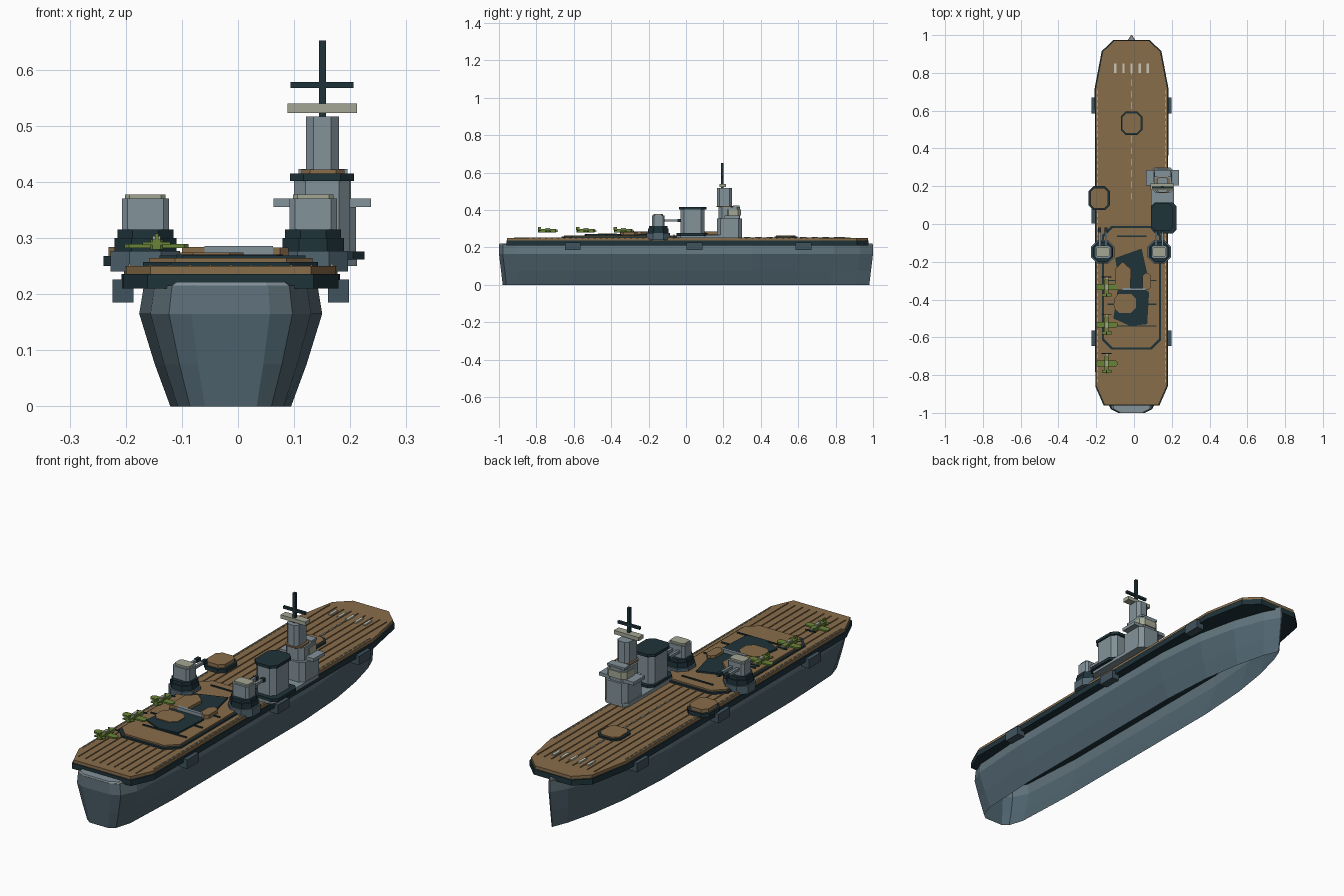
import bpy, bmesh
from mathutils import Vector

cube = bpy.data.objects.get("Cube")
if cube:
    bpy.data.objects.remove(cube)

CX = -0.013   # centreline of hull and flight deck


def material(name, rgb):
    lin = [((c / 255 + 0.055) / 1.055) ** 2.4 for c in rgb] + [1]
    m = bpy.data.materials.new(name)
    m.use_nodes = True
    m.diffuse_color = lin
    m.node_tree.nodes["Principled BSDF"].inputs["Base Color"].default_value = lin
    return m


SLATE = material("slate hull", (80, 101, 112))
BAND = material("upper hull grey", (97, 116, 125))
SHADE = material("dark slate", (64, 83, 94))
GREY = material("light grey", (130, 146, 153))
DARK = material("dark teal", (31, 51, 58))
WOOD = material("deck wood", (136, 109, 75))
PALE = material("pale grey", (163, 167, 148))
MARK = material("marking white", (200, 201, 182))
GREEN = material("aircraft green", (105, 131, 56))


def finish(name, bm, *mats):
    bmesh.ops.recalc_face_normals(bm, faces=bm.faces)
    me = bpy.data.meshes.new(name)
    bm.to_mesh(me)
    bm.free()
    for m in mats:
        me.materials.append(m)
    ob = bpy.data.objects.new(name, me)
    bpy.context.collection.objects.link(ob)


def prism(name, outline, z0, z1, mat, taper=1.0):
    """Extrude a flat outline between two heights."""
    bm = bmesh.new()
    mid = sum((Vector(p) for p in outline), Vector((0, 0))) / len(outline)
    low = [bm.verts.new((x, y, z0)) for x, y in outline]
    high = [bm.verts.new((*(mid + (Vector(p) - mid) * taper), z1)) for p in outline]
    bm.faces.new(low)
    bm.faces.new(high)
    for i in range(len(low)):
        j = (i + 1) % len(low)
        bm.faces.new((low[i], low[j], high[j], high[i]))
    finish(name, bm, mat)


def block(name, x, y, z, mat, cut=0.0):
    """Box from (min, max) ranges, with optional cut corners."""
    (x0, x1), (y0, y1) = x, y
    if cut:
        pts = [(x0 + cut, y0), (x1 - cut, y0), (x1, y0 + cut), (x1, y1 - cut),
               (x1 - cut, y1), (x0 + cut, y1), (x0, y1 - cut), (x0, y0 + cut)]
    else:
        pts = [(x0, y0), (x1, y0), (x1, y1), (x0, y1)]
    prism(name, pts, *z, mat)


def mirrored(half):
    return [(CX + w, y) for w, y in half] + [(CX - w, y) for w, y in reversed(half)]


# Hull: open shell lofted through stations, paler upper strake, closed above
levels = [(0, 0.66), (0.075, 0.83), (0.165, 1), (0.215, 0.95)]
stations = [(-0.99, 0.07), (-0.97, 0.11), (-0.9, 0.143), (-0.6, 0.163), (0.35, 0.163),
            (0.6, 0.14), (0.78, 0.098), (0.92, 0.045), (0.99, 0.003)]
bm = bmesh.new()
rings = []
for z, s in levels:
    rake = 0.98 + 0.02 * min(z / 0.165, 1)
    left = [bm.verts.new((CX + w * s, y * rake * 1.01, z)) for y, w in stations]
    right = [bm.verts.new((CX - w * s, y * rake * 1.01, z)) for y, w in reversed(stations)]
    rings.append(left + right)
for level, (a, b) in enumerate(zip(rings, rings[1:])):
    for i in range(len(a)):
        j = (i + 1) % len(a)
        face = bm.faces.new((a[i], a[j], b[j], b[i]))
        face.material_index = 1 if level == 2 else 0
lid = bm.faces.new(rings[-1])
lid.material_index = 2
finish("hull", bm, SLATE, BAND, WOOD)
prism("stern_plate", mirrored([(0.066, -0.999), (0.104, -0.979), (0.108, -0.94)]),
      0.2152, 0.222, GREY, 0.92)
prism("bow_plate", [(CX - 0.02, 0.96), (CX + 0.02, 0.96), (CX, 0.998)], 0.212, 0.222, GREY)

# Flight deck: dark edge slab under a wooden deck
half = [(0.148, -0.96), (0.192, -0.86), (0.195, 0.72), (0.158, 0.915), (0.095, 0.975)]
prism("deck_edge", mirrored(half), 0.21, 0.236, DARK)
prism("flight_deck", mirrored([(w - 0.005, y * 0.997) for w, y in half]), 0.236, 0.25, WOOD)
for i in range(-4, 5):
    block("deck_ridge", (CX + i * 0.036 - 0.002, CX + i * 0.036 + 0.002),
          (-0.92, 0.88), (0.25, 0.253), WOOD)

# Painted deck markings
for i in range(12):
    y = 0.13 + i * 0.06
    if not 0.44 < y < 0.6:
        block("centre_dash", (CX - 0.0035, CX + 0.0035), (y, y + 0.035), (0.25, 0.2545), PALE)
for i in range(-2, 3):
    block("bow_bar", (CX + i * 0.043 - 0.006, CX + i * 0.043 + 0.006),
          (0.8, 0.85), (0.25, 0.2565), MARK)
for side in (-1, 1):
    x = CX + side * 0.18
    for i in range(48):
        y = -0.84 + i * 0.0325
        block("edge_dash", (x - 0.0025, x + 0.0025), (y, y + 0.02), (0.25, 0.254), PALE)

# Elevators
for name, x0, x1, y0, y1, z0, z1, z2 in (
        ("centre_elevator", -0.07, 0.044, 0.472, 0.595, 0.25, 0.258, 0.263),
        ("side_elevator", -0.24, -0.128, 0.073, 0.2, 0.25, 0.268, 0.284)):
    block(name + "_rim", (x0, x1), (y0, y1), (z0, z1), DARK, 0.025)
    block(name, (x0 + 0.009, x1 - 0.009), (y0 + 0.009, y1 - 0.009), (z1, z2), WOOD, 0.021)

# Raised aft platform with arresting wires
block("platform_rim", (-0.169, 0.143), (-0.665, -0.01), (0.25, 0.257), DARK, 0.05)
block("platform", (-0.159, 0.133), (-0.653, -0.02), (0.257, 0.264), WOOD, 0.047)
for y, x0, x1 in ((-0.065, -0.09, 0.065), (-0.3, -0.14, 0.12), (-0.425, -0.14, 0.12),
                  (-0.54, -0.1, 0.12)):
    block("arresting_wire", (x0, x1), (y - 0.003, y + 0.003), (0.264, 0.269), DARK)

# Dark patch on the platform, with low wooden blocks and a grey beam
prism("dark_patch", [(-0.1, -0.18), (0.04, -0.13), (0.07, -0.26), (0.045, -0.34), (0.08, -0.36),
                     (0.07, -0.53), (-0.02, -0.54), (-0.11, -0.5), (-0.1, -0.44), (-0.08, -0.3)],
      0.264, 0.271, DARK)
prism("forward_block", [(-0.1, -0.35), (-0.02, -0.35), (-0.015, -0.24), (-0.06, -0.2), (-0.1, -0.24)],
      0.265, 0.284, WOOD)
block("aft_block", (-0.105, 0.01), (-0.47, -0.37), (0.265, 0.274), WOOD, 0.025)
block("starboard_block", (0.045, 0.09), (-0.35, -0.26), (0.265, 0.283), WOOD, 0.015)
block("grey_beam", (-0.06, 0.062), (-0.352, -0.338), (0.268, 0.286), GREY)

# Side sponsons
for side in (-1, 1):
    for y in (-0.605, 0.045, 0.628):
        x = CX + side * 0.192
        block("sponson", (x - 0.019, x + 0.019), (y - 0.042, y + 0.042), (0.185, 0.226), SHADE)

# Gun turrets, one on each side
for tx in (-0.165, 0.134):
    def tier(name, rx, ry, cut, z0, z1, mat):
        block(name, (tx - rx, tx + rx), (-0.148 - ry, -0.148 + ry), (z0, z1), mat, cut)
    tier("turret_platform", 0.062, 0.062, 0.034, 0.24, 0.277, SLATE)
    tier("turret_base", 0.055, 0.055, 0.03, 0.277, 0.3, DARK)
    tier("turret_collar", 0.05, 0.05, 0.027, 0.3, 0.315, DARK)
    tier("turret_house", 0.042, 0.034, 0.01, 0.315, 0.37, GREY)
    tier("turret_roof", 0.036, 0.025, 0.008, 0.37, 0.378, PALE)
    for dx in (-0.017, 0.017):
        x = tx + dx
        block("gun_barrel", (x - 0.006, x + 0.006), (-0.12, -0.045), (0.338, 0.35), GREY)
        block("gun_muzzle", (x - 0.008, x + 0.008), (-0.045, -0.018), (0.336, 0.352), DARK)

# Island: shared base, funnel house and stepped bridge tower
block("island_base", (0.09, 0.212), (-0.05, 0.3), (0.25, 0.266), GREY, 0.02)
block("funnel_skirt", (0.092, 0.225), (-0.05, 0.115), (0.262, 0.276), DARK, 0.02)
block("funnel_house", (0.1, 0.2), (-0.03, 0.1), (0.276, 0.402), GREY, 0.02)
block("funnel_cap", (0.093, 0.207), (-0.037, 0.11), (0.402, 0.415), DARK, 0.024)
block("bridge_lower", (0.095, 0.21), (0.165, 0.3), (0.266, 0.355), GREY, 0.02)
block("bridge_wings", (0.063, 0.237), (0.205, 0.285), (0.355, 0.37), GREY)
block("bridge_middle", (0.105, 0.198), (0.175, 0.29), (0.355, 0.415), GREY, 0.018)
block("bridge_window_band", (0.102, 0.201), (0.208, 0.295), (0.37, 0.402), PALE, 0.018)
block("bridge_floor", (0.113, 0.19), (0.163, 0.252), (0.415, 0.422), WOOD, 0.015)
block("bridge_rear_deck", (0.108, 0.195), (0.25, 0.287), (0.412, 0.423), GREY)
block("bridge_upper", (0.121, 0.18), (0.166, 0.247), (0.422, 0.517), GREY, 0.014)
block("radar_bar", (0.088, 0.212), (0.18, 0.215), (0.523, 0.54), PALE)
block("mast", (0.144, 0.157), (0.187, 0.2), (0.515, 0.652), DARK)
block("mast_yard", (0.094, 0.206), (0.187, 0.199), (0.567, 0.578), DARK)

# Parked aircraft, noses toward the bow
for py in (-0.335, -0.535, -0.74):
    px = -0.145
    def part(name, hx, y0, y1, z0, z1, mat=GREEN, cut=0.0):
        block(name, (px - hx, px + hx), (py + y0, py + y1), (z0, z1), mat, cut)
    part("fuselage", 0.011, -0.05, 0.045, 0.28, 0.297, GREEN, 0.004)
    part("wing", 0.057, -0.014, 0.017, 0.282, 0.289, GREEN, 0.008)
    part("tailplane", 0.025, -0.05, -0.034, 0.288, 0.293)
    part("tail_fin", 0.003, -0.052, -0.034, 0.293, 0.308)
    part("canopy", 0.007, -0.012, 0.014, 0.297, 0.304, PALE)
    part("engine_cowl", 0.009, 0.045, 0.052, 0.281, 0.296, PALE)
    part("propeller", 0.026, 0.052, 0.056, 0.286, 0.291, DARK)
